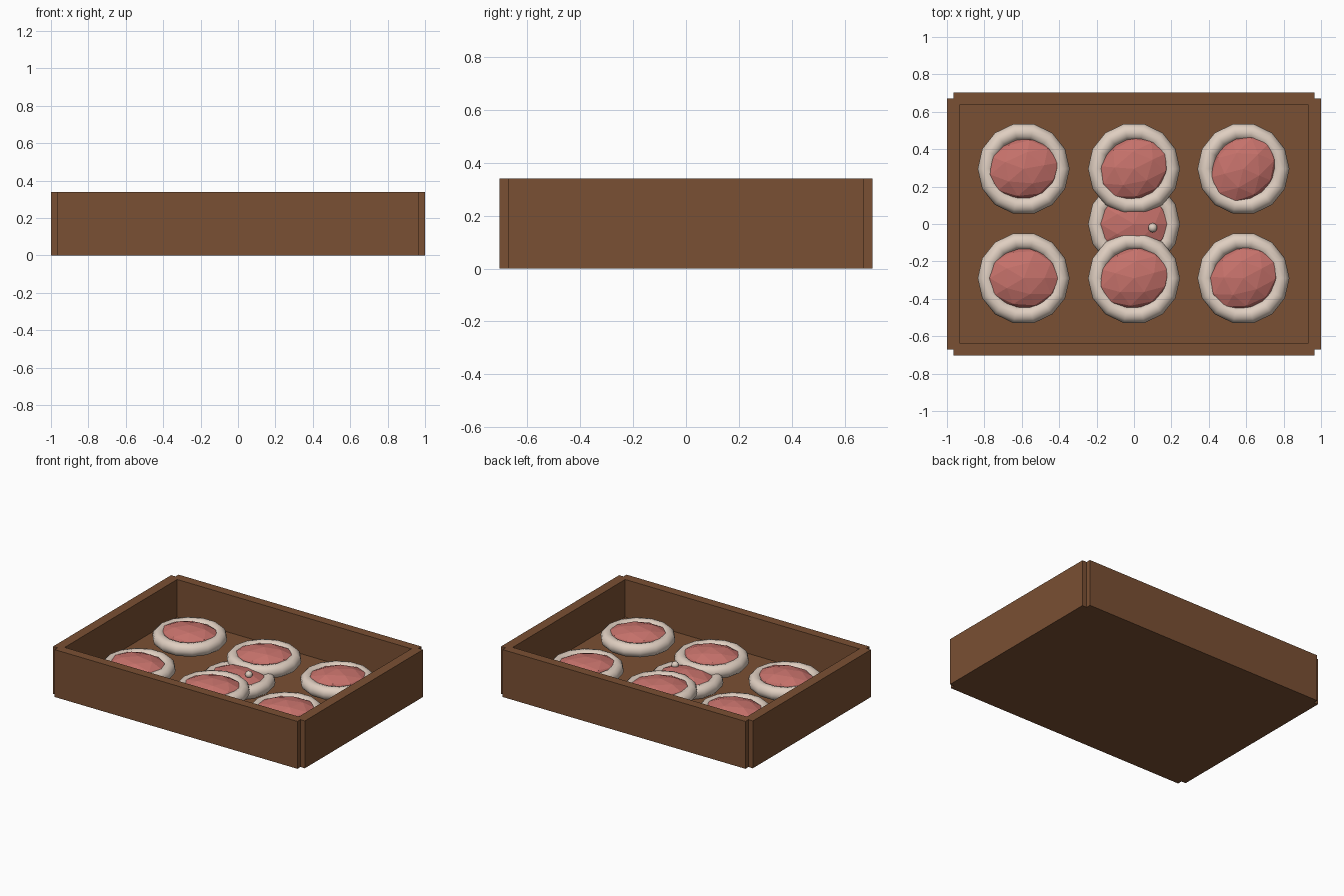
import bpy, bmesh, math
from mathutils import Matrix

if "Cube" in bpy.data.objects:
    bpy.data.objects.remove(bpy.data.objects["Cube"])


def material(name, rgb):
    m = bpy.data.materials.new(name)
    m.diffuse_color = (*rgb, 1)
    m.use_nodes = True
    m.node_tree.nodes["Principled BSDF"].inputs["Base Color"].default_value = m.diffuse_color
    return m


WOOD = material("brown wood", (0.195, 0.08, 0.033))
PINK = material("pink filling", (0.56, 0.165, 0.145))
CREAM = material("cream", (0.74, 0.62, 0.53))


def add_object(name, bm, mat, smooth=False):
    me = bpy.data.meshes.new(name)
    for f in bm.faces:
        f.smooth = smooth
    bm.to_mesh(me)
    bm.free()
    me.materials.append(mat)
    ob = bpy.data.objects.new(name, me)
    bpy.context.collection.objects.link(ob)
    return ob


def box(name, center, size):
    bm = bmesh.new()
    bmesh.ops.create_cube(bm, size=1, matrix=Matrix.Translation(center) @ Matrix.Diagonal((*size, 1)))
    add_object(name, bm, WOOD)


def ring(name, center, major=0.2, minor=0.046, n=14, k=12):
    bm = bmesh.new()
    loops = []
    for i in range(n):
        a = 2 * math.pi * i / n
        loop = []
        for j in range(k):
            b = 2 * math.pi * j / k
            r = major + minor * math.cos(b)
            loop.append(bm.verts.new((center[0] + r * math.cos(a), center[1] + r * math.sin(a),
                                      center[2] + minor * math.sin(b))))
        loops.append(loop)
    for i in range(n):
        p, q = loops[i], loops[(i + 1) % n]
        for j in range(k):
            m = (j + 1) % k
            bm.faces.new((p[j], q[j], q[m], p[m]))
    add_object(name, bm, CREAM, True)


def filling(name, center, angle):
    bm = bmesh.new()
    bmesh.ops.create_icosphere(bm, subdivisions=2, radius=1,
                               matrix=Matrix.Translation(center)
                               @ Matrix.Rotation(math.radians(angle), 4, 'Z')
                               @ Matrix.Diagonal((0.212, 0.17, 0.085, 1)))
    add_object(name, bm, PINK)


# Tray: floor and four walls that leave small notches at the corners
box("tray_floor", (0, 0, 0.035), (1.93, 1.34, 0.07))
for side, s in (("back", 1), ("front", -1)):
    box(f"{side}_wall", (0, s * 0.671, 0.17), (1.93, 0.066, 0.34))
for side, s in (("right", 1), ("left", -1)):
    box(f"{side}_wall", (s * 0.965, 0, 0.17), (0.07, 1.34, 0.34))

# Six pieces in a grid, each a ring with a faceted filling: x, y, turn
pieces = [(-0.59, -0.29, 0), (0, -0.29, 15), (0.585, -0.29, 28),
          (-0.59, 0.295, 10), (0, 0.295, 26), (0.585, 0.295, 45)]
for i, (x, y, turn) in enumerate(pieces, 1):
    ring(f"ring_{i}", (x, y, 0.15))
    filling(f"filling_{i}", (x, y, 0.15), turn)

# Lower middle piece with a small pearl
ring("middle_ring", (0, 0, 0.11))
filling("middle_filling", (0, 0, 0.105), 0)
bm = bmesh.new()
bmesh.ops.create_icosphere(bm, subdivisions=2, radius=0.025, matrix=Matrix.Translation((0.1, -0.02, 0.185)))
add_object("pearl", bm, CREAM, True)
